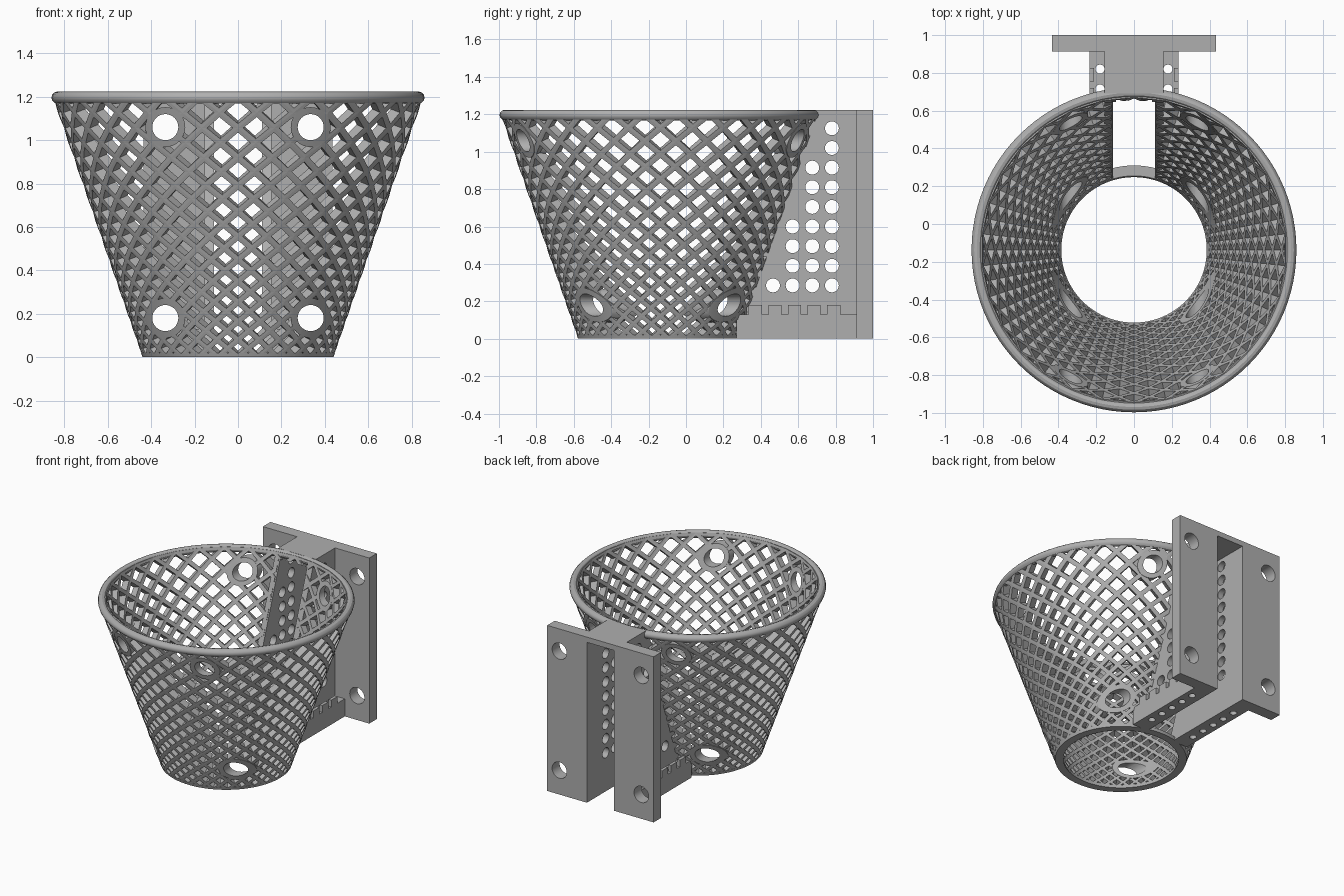
import bpy, bmesh, math
from mathutils import Matrix, Vector

if "Cube" in bpy.data.objects:
    bpy.data.objects.remove(bpy.data.objects["Cube"], do_unlink=True)

grey = bpy.data.materials.new("plain_grey")
grey.use_nodes = True
grey.diffuse_color = (0.43, 0.43, 0.43, 1)
grey.node_tree.nodes["Principled BSDF"].inputs["Base Color"].default_value = grey.diffuse_color

CY = -0.137                      # basket axis position in y
R0, R1, H = 0.44, 0.855, 1.2     # outer radii and height of the basket
WALL = 0.05
SLOPE = (R1 - R0) / H


def make(name, bm):
    bmesh.ops.recalc_face_normals(bm, faces=bm.faces)
    mesh = bpy.data.meshes.new(name)
    bm.to_mesh(mesh)
    bm.free()
    mesh.materials.append(grey)
    obj = bpy.data.objects.new(name, mesh)
    bpy.context.collection.objects.link(obj)
    return obj


def add_box(bm, x, y, z):
    size = [b - a for a, b in (x, y, z)]
    mid = [(a + b) / 2 for a, b in (x, y, z)]
    bmesh.ops.create_cube(bm, size=1, matrix=Matrix.Translation(mid) @ Matrix.Diagonal((*size, 1)))


def boxes(name, *specs):
    bm = bmesh.new()
    for spec in specs:
        add_box(bm, *spec)
    return make(name, bm)


def rods(name, centres, radius, length, axis):
    bm = bmesh.new()
    turn = Vector((0, 0, 1)).rotation_difference(Vector(axis)).to_matrix().to_4x4()
    for c in centres:
        bmesh.ops.create_cone(bm, cap_ends=True, segments=32, radius1=radius, radius2=radius,
                              depth=length, matrix=Matrix.Translation(c) @ turn)
    return make(name, bm)


def revolve(name, profile, steps=96):
    bm = bmesh.new()
    rings = []
    for s in range(steps):
        a = math.tau * s / steps
        rings.append([bm.verts.new((r * math.cos(a), CY + r * math.sin(a), z)) for r, z in profile])
    n = len(profile)
    for s in range(steps):
        p, q = rings[s], rings[(s + 1) % steps]
        for k in range(n):
            bm.faces.new((p[k], q[k], q[(k + 1) % n], p[(k + 1) % n]))
    return make(name, bm)


def apply(obj, mod):
    bpy.context.view_layer.objects.active = obj
    bpy.ops.object.modifier_apply(modifier=mod.name)


def boolean(obj, cutter, mode="DIFFERENCE"):
    cutter.hide_render = True
    mod = obj.modifiers.new("cut", "BOOLEAN")
    mod.operation, mod.object, mod.solver = mode, cutter, "EXACT"
    apply(obj, mod)


def smooth(obj):
    bpy.ops.object.select_all(action="DESELECT")
    obj.select_set(True)
    bpy.context.view_layer.objects.active = obj
    bpy.ops.object.shade_smooth_by_angle(angle=math.radians(30))


# Diamond lattice: spiral ribs around the cone
def lattice(around=30, rows=22):
    bm = bmesh.new()
    grid = []
    for j in range(rows + 1):
        r = R0 * (R1 / R0) ** (j / rows)
        ring = []
        for i in range(around):
            a = math.tau * (i + (j % 2) / 2) / around - math.pi / 2
            ring.append(bm.verts.new((r * math.cos(a), CY + r * math.sin(a), (r - R0) / SLOPE)))
        grid.append(ring)
    cells = []
    for j in range(rows + 1):
        row = []
        for i in range(around):
            nxt = (i + 1) % around
            mid = nxt if j % 2 else i
            corners = [grid[j][i]]
            if j > 0:
                corners.append(grid[j - 1][mid])
            corners.append(grid[j][nxt])
            if j < rows:
                corners.append(grid[j + 1][mid])
            row.append(bm.faces.new(corners))
        cells.append(row)
    bm.normal_update()
    for j, row in enumerate(cells):
        r = R0 * (R1 / R0) ** (j / rows)
        bmesh.ops.inset_individual(bm, faces=row, thickness=0.008 + 0.01 * r, use_even_offset=True)
    bmesh.ops.delete(bm, geom=[f for row in cells for f in row], context="FACES")
    mesh = bpy.data.meshes.new("basket_lattice")
    bm.to_mesh(mesh)
    bm.free()
    mesh.materials.append(grey)
    obj = bpy.data.objects.new("basket_lattice", mesh)
    bpy.context.collection.objects.link(obj)
    mod = obj.modifiers.new("thickness", "SOLIDIFY")
    mod.thickness, mod.offset = WALL, -1
    apply(obj, mod)
    return obj


# Cutters for screw holes, bosses and the rear slot
screw_spots = [(x, 0, z) for x in (-0.335, 0.335) for z in (0.18, 1.06)]
screw_cutter = rods("screw_cutter", screw_spots, 0.06, 3, (0, 1, 0))
boss_cutter = rods("boss_cutter", screw_spots, 0.092, 2.6, (0, 1, 0))
slot_cutter = boxes("slot_cutter", ((-0.12, 0.12), (0.1, 0.9), (0.02, 1.17)))

basket = lattice()
boolean(basket, slot_cutter)
boolean(basket, boss_cutter)

# Solid collars around the screw holes, following the cone wall
bosses = revolve("screw_bosses", [(R0 - 0.055, 0), (R0 + 0.002, 0), (R1 + 0.002, H), (R1 - 0.055, H)])
boolean(bosses, boss_cutter, "INTERSECT")
boolean(bosses, screw_cutter)
smooth(bosses)

# Base ring and rounded top rim
base = revolve("base_ring", [(R0 - 0.055, 0), (R0, 0), (R0 + 0.007, 0.02), (R0 - 0.048, 0.02)])
smooth(base)
rim = revolve("top_rim", [(0.832 + 0.028 * math.cos(t * math.tau / 12),
                           1.196 + 0.028 * math.sin(t * math.tau / 12)) for t in range(12)])
smooth(rim)

# Two perforated web walls between basket and plate
columns = [(0.465, 1), (0.57, 4), (0.675, 7), (0.78, 9)]
web_cutter = rods("web_cutter", [(0, y, 0.285 + 0.105 * k) for y, n in columns for k in range(n)],
                  0.037, 1, (1, 0, 0))
flange_rows = [0.4 + 0.105 * k for k in range(5)]
for side, label in ((1, "left"), (-1, "right")):
    bm = bmesh.new()
    outline = [(0.235, 0), (0.92, 0), (0.92, 1.2), (0.66, 1.2)]
    face = bm.faces.new([bm.verts.new((side * 0.11, y, z)) for y, z in outline])
    new = bmesh.ops.extrude_face_region(bm, geom=[face])["geom"]
    bmesh.ops.translate(bm, vec=(side * 0.045, 0, 0),
                        verts=[v for v in new if isinstance(v, bmesh.types.BMVert)])
    web = make(label + "_web", bm)
    boolean(web, web_cutter)
    smooth(web)

    # Lower flange with a row of drain holes and a notched lip
    flange = boxes(label + "_flange", (sorted((side * 0.155, side * 0.235)), (0.27, 0.92), (0, 0.13)))
    drill = rods("drill", [(side * 0.18, y, 0) for y in flange_rows], 0.024, 1, (0, 0, 1))
    boolean(flange, drill)
    bpy.data.objects.remove(drill, do_unlink=True)
    smooth(flange)
    lip_x = sorted((side * 0.212, side * 0.235))
    boxes(label + "_flange_lip", *[(lip_x, (y - 0.065, y + 0.005), (0.125, 0.18)) for y in flange_rows])

# Back plate with open slot, and the cap that joins it to the rim
plate = boxes("back_plate", ((-0.435, 0.435), (0.912, 1.0), (0, 1.224)))
plate_slot = boxes("plate_slot", ((-0.11, 0.11), (0.8, 1.2), (-0.2, 1.185)))
boolean(plate, plate_slot)
boolean(plate, screw_cutter)
smooth(plate)
boxes("web_cap", ((-0.155, 0.155), (0.69, 0.914), (1.185, 1.224)))

for cutter in (screw_cutter, boss_cutter, slot_cutter, web_cutter, plate_slot):
    bpy.data.objects.remove(cutter, do_unlink=True)
